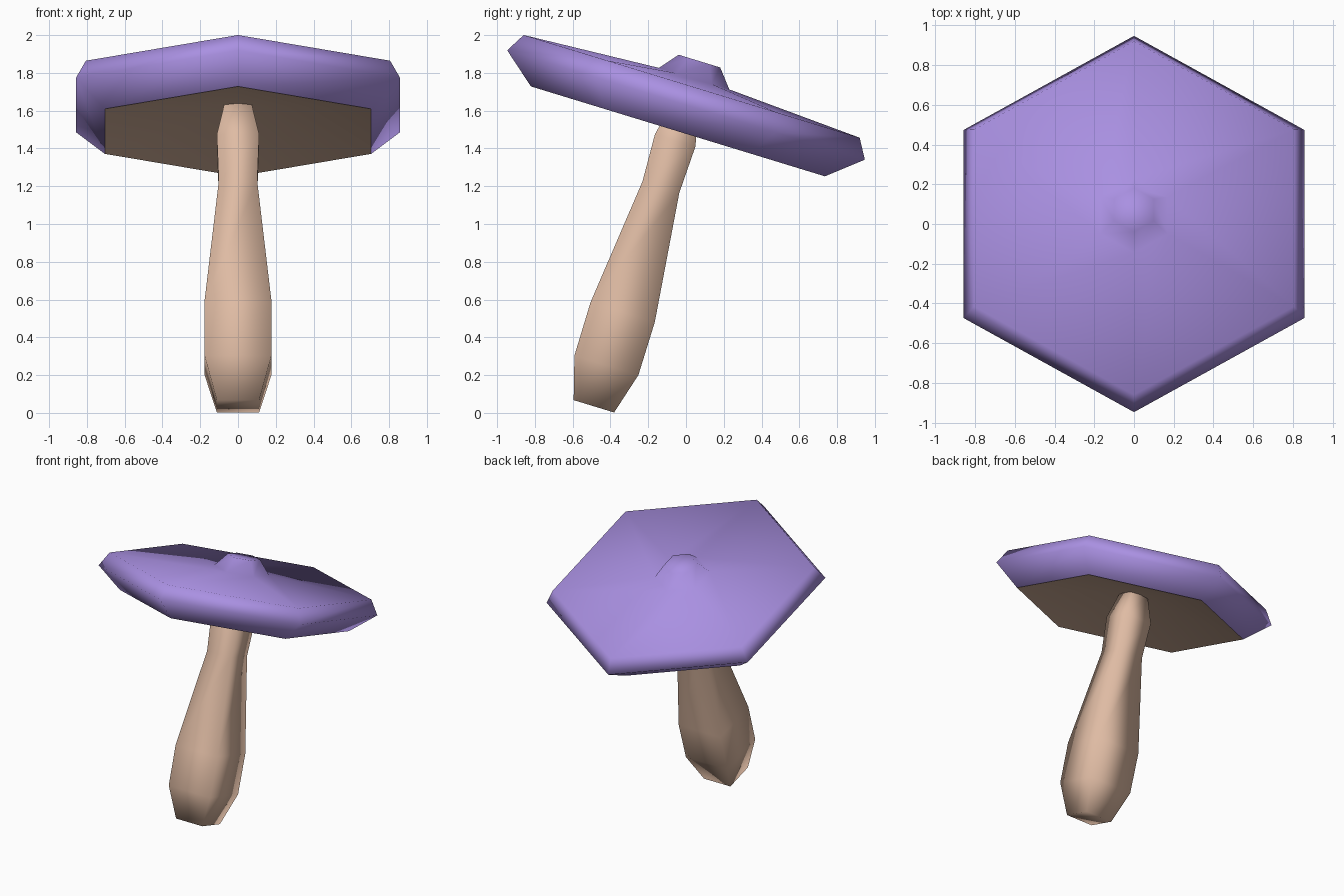
import bpy, bmesh
from math import radians, sin, cos, pi
from mathutils import Matrix

if "Cube" in bpy.data.objects:
    bpy.data.objects.remove(bpy.data.objects["Cube"])

# Whole mushroom leans back about x, pivoting at the cap rim centre
TILT = Matrix.Translation((0, 0, 1.63)) @ Matrix.Rotation(radians(-17), 4, 'X')


def material(name, color):
    m = bpy.data.materials.new(name)
    m.diffuse_color = (*color, 1)
    m.use_nodes = True
    m.node_tree.nodes["Principled BSDF"].inputs["Base Color"].default_value = m.diffuse_color
    return m


def lathe(name, profile, sides, start, mat, cap_first=False, cap_last=False):
    """Skin rings of (radius, height) with a given side count; radius 0 is a tip."""
    bm = bmesh.new()
    rings = []
    for r, h in profile:
        if r == 0:
            rings.append([bm.verts.new((0, 0, h))] * sides)
        else:
            rings.append([bm.verts.new((r * cos(start + 2 * pi * i / sides),
                                        r * sin(start + 2 * pi * i / sides), h))
                          for i in range(sides)])
    for a, b in zip(rings, rings[1:]):
        for i in range(sides):
            j = (i + 1) % sides
            quad = [a[i], a[j], b[j], b[i]]
            bm.faces.new(list(dict.fromkeys(quad)))
    if cap_first:
        bm.faces.new(rings[0][::-1])
    if cap_last:
        bm.faces.new(rings[-1])
    for f in bm.faces:
        f.smooth = True
    bm.transform(TILT)
    me = bpy.data.meshes.new(name)
    bm.to_mesh(me)
    bm.free()
    me.materials.append(mat)
    ob = bpy.data.objects.new(name, me)
    bpy.context.collection.objects.link(ob)
    return ob


purple = material("cap_purple", (0.40, 0.28, 0.76))
beige = material("stem_beige", (0.74, 0.50, 0.37))

# Six-sided cap: lower lip, rim, upper edge, shallow top and centre knob
lathe("cap", [(0.814, -0.146), (0.99, 0), (0.93, 0.103),
              (0.195, 0.146), (0.115, 0.243)], 6, pi / 2, purple, cap_last=True)

# Hollow underside rising as a shallow cone to the stem
lathe("cap_underside", [(0, 0), (0.814, -0.146)], 6, pi / 2, beige)

# Square, softly shaded stem (half widths converted to corner radii)
stem = [(0.112, -1.668), (0.177, -1.441), (0.178, -1.147),
        (0.102, -0.455), (0.112, -0.196), (0.07, -0.005)]
lathe("stem", [(w * 2 ** 0.5, h) for w, h in stem], 4, pi / 4, beige,
      cap_first=True, cap_last=True)
